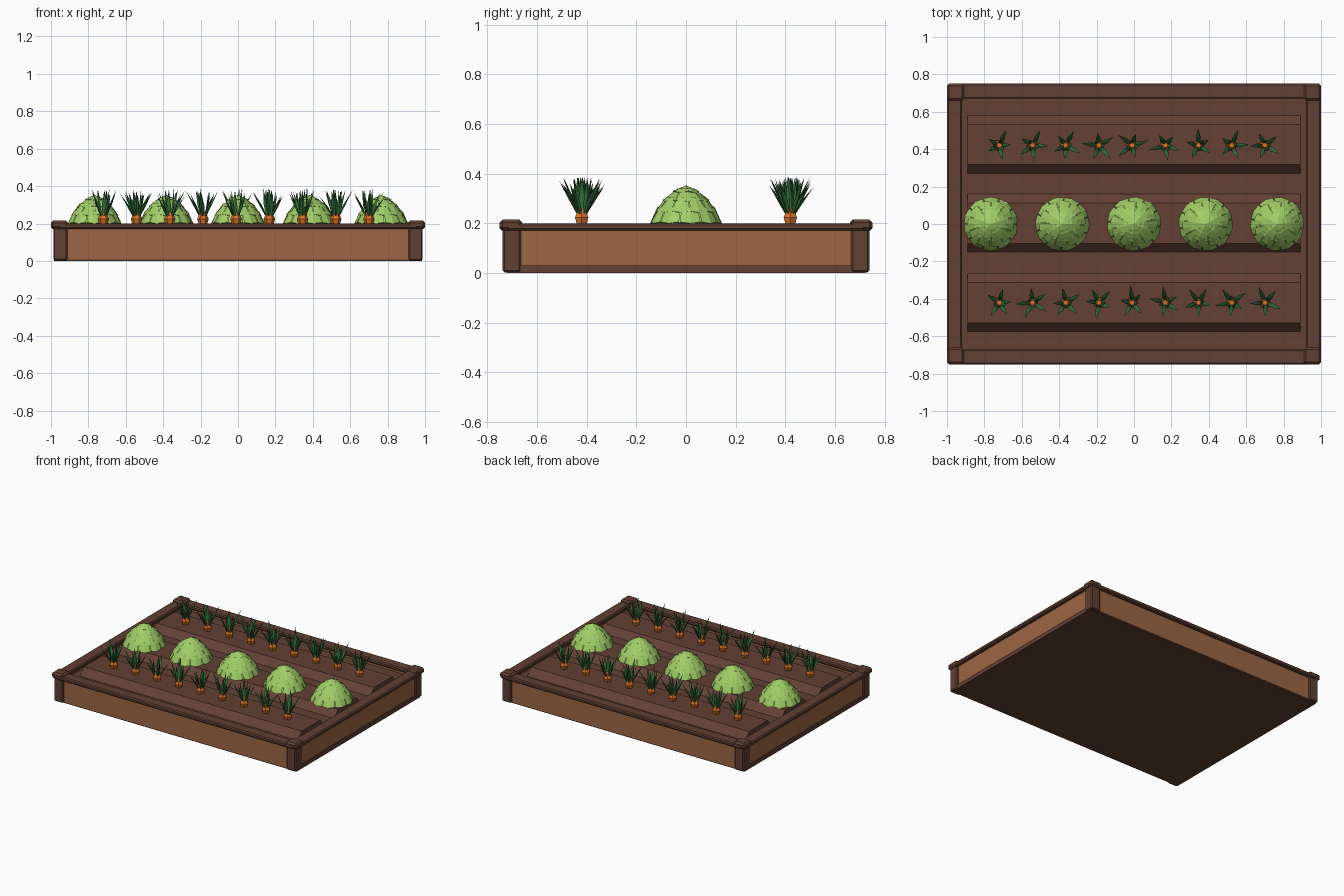
import bpy, bmesh, math, random
from mathutils import Vector

random.seed(4)
cube = bpy.data.objects.get("Cube")
if cube:
    bpy.data.objects.remove(cube, do_unlink=True)


def material(name, rgb):
    m = bpy.data.materials.new(name)
    m.use_nodes = True
    m.diffuse_color = (*rgb, 1)
    m.node_tree.nodes["Principled BSDF"].inputs["Base Color"].default_value = (*rgb, 1)
    return m


PLANK = material("plank wood", (0.33, 0.132, 0.056))
DARK = material("dark wood", (0.12, 0.05, 0.034))
SOIL = material("soil", (0.125, 0.052, 0.036))
CABBAGE = material("cabbage green", (0.36, 0.62, 0.135))
LEAF = material("leaf green", (0.03, 0.15, 0.04))
ORANGE = material("carrot orange", (0.68, 0.17, 0.02))


def finish(name, bm, mats, normals=True):
    if normals:
        bmesh.ops.recalc_face_normals(bm, faces=bm.faces)
    me = bpy.data.meshes.new(name)
    bm.to_mesh(me)
    bm.free()
    for m in mats:
        me.materials.append(m)
    ob = bpy.data.objects.new(name, me)
    bpy.context.collection.objects.link(ob)
    return ob


def box(name, lo, hi, mat, bevel=0):
    bm = bmesh.new()
    bmesh.ops.create_cube(bm, size=1)
    for v in bm.verts:
        v.co = Vector([a + (b - a) * (c + 0.5) for a, b, c in zip(lo, hi, v.co)])
    ob = finish(name, bm, [mat])
    if bevel:
        mod = ob.modifiers.new("bevel", "BEVEL")
        mod.width = bevel
        mod.segments = 1
    return ob


def pair(name, axis, lo, hi, mat, bevel=0):
    """Box and its mirror image across the given axis."""
    for side, word in ((1, "a"), (-1, "b")):
        l, h = list(lo), list(hi)
        if side < 0:
            l[axis], h[axis] = -hi[axis], -lo[axis]
        box(f"{name}_{word}", l, h, mat, bevel)


# Frame: floor, planks, rims
box("floor", (-0.983, -0.72, 0), (0.983, 0.72, 0.03), DARK)
box("soil_bed", (-0.95, -0.7, 0.02), (0.95, 0.7, 0.15), SOIL)
pair("long_plank", 1, (-0.95, 0.69, 0.008), (0.95, 0.725, 0.18), PLANK)
pair("short_plank", 0, (0.94, -0.7, 0.008), (0.975, 0.7, 0.18), PLANK)
pair("long_rim", 1, (-0.96, 0.67, 0.172), (0.96, 0.75, 0.2), DARK, 0.007)
pair("short_rim", 0, (0.92, -0.72, 0.172), (1.0, 0.72, 0.2), DARK, 0.007)

# Corner posts with caps
for sy, word in ((-1, "front"), (1, "back")):
    y0, y1 = sorted((sy * 0.665, sy * 0.738))
    pair(f"{word}_post", 0, (0.912, y0, 0.003), (0.987, y1, 0.18), DARK, 0.007)
    y0, y1 = sorted((sy * 0.66, sy * 0.75))
    pair(f"{word}_cap", 0, (0.908, y0, 0.172), (1.0, y1, 0.216), DARK, 0.012)

# Soil ridges
for name, y in (("front", -0.42), ("middle", 0.005), ("back", 0.425)):
    bm = bmesh.new()
    profile = [(-0.165, 0.14), (-0.108, 0.2), (0.108, 0.2), (0.165, 0.14)]
    ends = [[bm.verts.new((x, y + py, z)) for py, z in profile] for x in (-0.89, 0.89)]
    bm.faces.new(ends[0])
    bm.faces.new(ends[1])
    for i in range(4):
        j = (i + 1) % 4
        bm.faces.new((ends[0][i], ends[0][j], ends[1][j], ends[1][i]))
    finish(f"{name}_ridge", bm, [SOIL])


def ring(bm, n, r, z, turn=0):
    return [bm.verts.new((r * math.cos(turn + i * math.tau / n),
                          r * math.sin(turn + i * math.tau / n), z)) for i in range(n)]


def loft(bm, rings, mat_index=0):
    n = len(rings[0])
    for a, b in zip(rings, rings[1:]):
        for i in range(n):
            j = (i + 1) % n
            bm.faces.new((a[i], a[j], b[j], b[i])).material_index = mat_index
    bm.faces.new(rings[-1]).material_index = mat_index


# Cabbages: a faceted dome under tiers of folded leaves
def cabbage_mesh(name):
    bm = bmesh.new()
    core = [(0.13, 0), (0.112, 0.05), (0.08, 0.095), (0.045, 0.126), (0.012, 0.146)]
    loft(bm, [ring(bm, 10, r, z) for r, z in core])
    # leaf count, bottom radius, bottom height, top radius, top height
    tiers = [(10, 0.145, 0.0, 0.112, 0.065), (10, 0.126, 0.044, 0.078, 0.107),
             (5, 0.096, 0.088, 0.034, 0.14), (5, 0.055, 0.124, 0.0, 0.153)]
    for k, (n, r0, z0, r1, z1) in enumerate(tiers):
        for i in range(n):
            mid = (i + 0.5 * (k % 2)) * math.tau / n
            half = math.pi / n * 0.95

            def at(r, a, z):
                return bm.verts.new((r * math.cos(a), r * math.sin(a), z))

            low = [at(r0 * s, mid + t * half, z0 + d)
                   for t, s, d in ((-1, 0.98, 0.006), (0, 1.0, 0), (1, 0.98, 0.006))]
            top = [at(r1 * s, mid + t * half, z1) for t, s in ((-1, 0.97), (0, 1.03), (1, 0.97))]
            root = [at(r0 * 0.85, mid + t * half, z0) for t in (-1, 0, 1)]
            for j in (0, 1):
                bm.faces.new((low[j], low[j + 1], top[j + 1], top[j]))
                bm.faces.new((root[j], root[j + 1], low[j + 1], low[j]))
    return finish(name, bm, [CABBAGE], False)


# Carrots: an orange crown below a tuft of pointed blades
def carrot_mesh(name):
    bm = bmesh.new()
    loft(bm, [ring(bm, 6, r, z) for r, z in ((0.022, -0.005), (0.031, 0.024), (0.014, 0.062))])
    spin = random.uniform(0, math.tau)
    for i in range(8):
        outer = i < 5
        a = spin + i * math.tau / (5 if outer else 3) + random.uniform(-0.2, 0.2)
        out = Vector((math.cos(a), math.sin(a), 0))
        side = Vector((-out.y, out.x, 0))
        reach = random.uniform(0.062, 0.095) if outer else random.uniform(0.02, 0.04)
        height = random.uniform(0.14, 0.185) if outer else random.uniform(0.165, 0.19)
        path = [(0.01, 0.028, 0.007), (0.012 + reach * 0.35, 0.028 + height * 0.4, 0.012)]
        rings = []
        for r, z, w in path:
            c = out * r + Vector((0, 0, z))
            rings.append([bm.verts.new(c + side * w), bm.verts.new(c + out * w * 0.7),
                          bm.verts.new(c - side * w), bm.verts.new(c - out * w * 0.3)])
        tip = bm.verts.new(out * reach + Vector((0, 0, height)))
        for j in range(4):
            k = (j + 1) % 4
            bm.faces.new((rings[0][j], rings[0][k], rings[1][k], rings[1][j])).material_index = 1
            bm.faces.new((rings[1][j], rings[1][k], tip)).material_index = 1
    return finish(name, bm, [ORANGE, LEAF])


for i in range(5):
    plant = cabbage_mesh(f"cabbage_{i + 1}")
    plant.location = ((i - 2) * 0.383, 0, 0.2)
    plant.rotation_euler.z = 0.3 + i * 0.9

for row, y in (("front", -0.42), ("back", 0.42)):
    for i in range(9):
        plant = carrot_mesh(f"{row}_carrot_{i + 1}")
        plant.location = (-0.01 + (i - 4) * 0.1775, y, 0.2)
